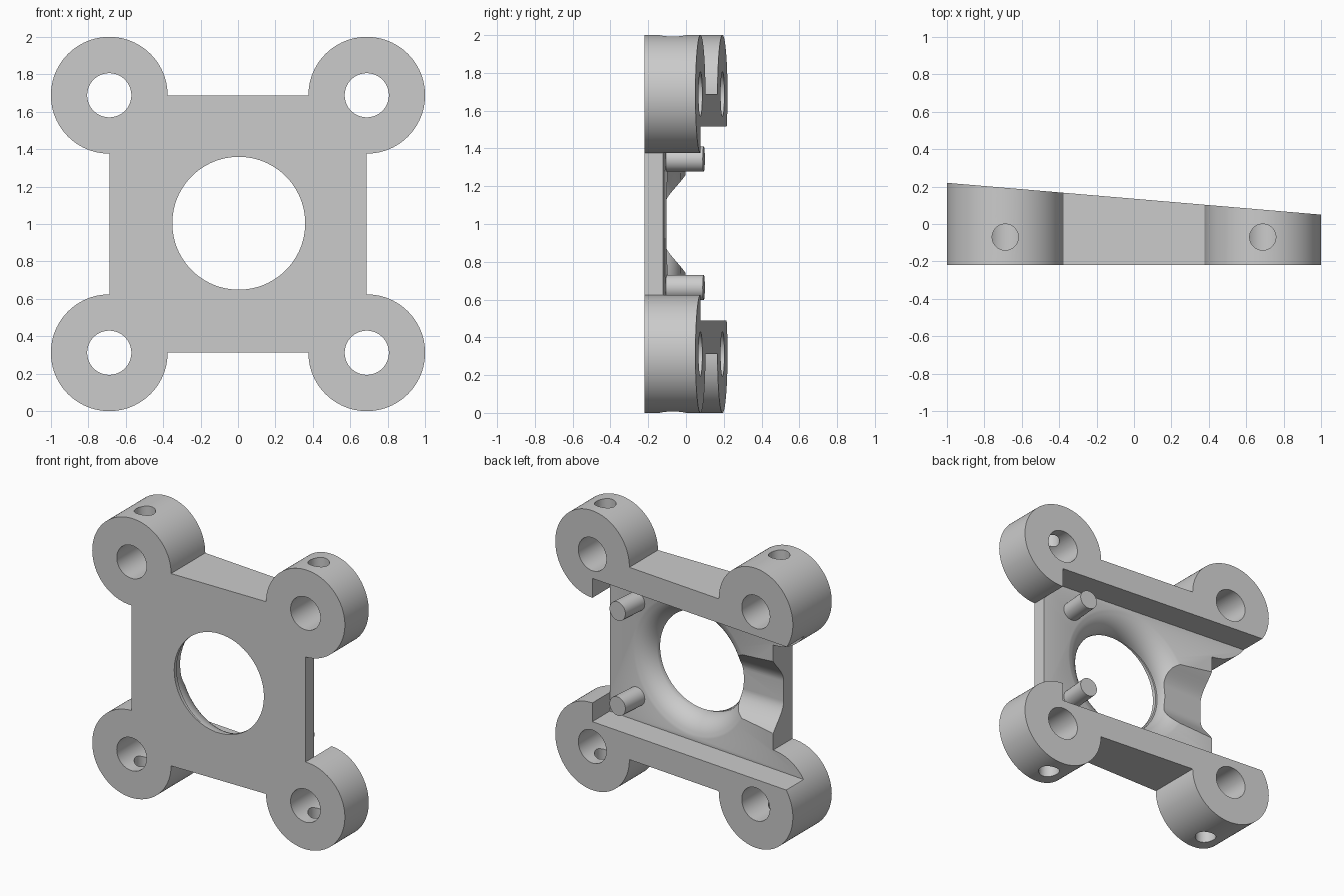
import bpy, bmesh, math
from mathutils import Matrix, Vector

if "Cube" in bpy.data.objects:
    bpy.data.objects.remove(bpy.data.objects["Cube"])

SLOPE = 0.085           # back surface drops towards +x
TILT = math.atan(SLOPE)
FRONT = -0.22
LUG, LUG_R = 0.688, 0.312

grey = bpy.data.materials.new("plain_grey")
grey.use_nodes = True
grey.diffuse_color = (0.6, 0.6, 0.6, 1)
grey.node_tree.nodes["Principled BSDF"].inputs["Base Color"].default_value = (0.6, 0.6, 0.6, 1)


def make(name, bm):
    bmesh.ops.recalc_face_normals(bm, faces=bm.faces)
    me = bpy.data.meshes.new(name)
    bm.to_mesh(me)
    bm.free()
    me.materials.append(grey)
    ob = bpy.data.objects.new(name, me)
    bpy.context.collection.objects.link(ob)
    return ob


def prism(name, points, direction):
    """Extrude a closed outline along a direction."""
    bm = bmesh.new()
    face = bm.faces.new([bm.verts.new(p) for p in points])
    ext = bmesh.ops.extrude_face_region(bm, geom=[face])["geom"]
    bmesh.ops.translate(bm, verts=[v for v in ext if isinstance(v, bmesh.types.BMVert)], vec=direction)
    return make(name, bm)


def box(name, x0, x1, y0, y1, z0, z1):
    return prism(name, [(x0, y0, z0), (x1, y0, z0), (x1, y0, z1), (x0, y0, z1)], (0, y1 - y0, 0))


def cyl_y(name, x, z, r, y0, y1, n=96):
    ring = [(x + r * math.cos(2 * math.pi * i / n), y0, z + r * math.sin(2 * math.pi * i / n)) for i in range(n)]
    return prism(name, ring, (0, y1 - y0, 0))


def boolean(target, tool, op="DIFFERENCE"):
    mod = target.modifiers.new(op.lower(), "BOOLEAN")
    mod.operation, mod.solver, mod.object = op, "EXACT", tool
    dg = bpy.context.evaluated_depsgraph_get()
    old = target.data
    new = bpy.data.meshes.new_from_object(target.evaluated_get(dg))
    target.modifiers.clear()
    target.data = new
    bpy.data.meshes.remove(old)
    bpy.data.objects.remove(tool)


def slab(name, x0, x1, offset, z0, z1):
    """Everything behind the plane y = offset - SLOPE * x."""
    return prism(name, [(x0, offset - SLOPE * x0, z0), (x1, offset - SLOPE * x1, z0),
                        (x1, 1, z0), (x0, 1, z0)], (0, 0, z1 - z0))


# Square plate with four round lugs
body = box("mounting_bracket", -LUG, LUG, FRONT, 0.4, 1 - LUG, 1 + LUG)
corners = [(sx * LUG, 1 + sz * LUG, sz) for sx in (-1, 1) for sz in (-1, 1)]
for x, z, sz in corners:
    boolean(body, cyl_y("lug", x, z, LUG_R, FRONT, 0.4), "UNION")

# Sloped back, and the wide channel that stops at the +x lugs
boolean(body, slab("back_cut", -1.2, 1.2, 0.135, -0.2, 2.2))
boolean(body, slab("channel_cut", -1.2, LUG, -0.062, 0.49, 1.515))

# Bolt holes, with a cross hole from the outside of each lug
for x, z, sz in corners:
    boolean(body, cyl_y("bolt_cut", x, z, 0.118, -0.5, 0.5, 64))
    n = 48
    ring = [(x + 0.07 * math.cos(2 * math.pi * i / n), -0.07 + 0.07 * math.sin(2 * math.pi * i / n), z)
            for i in range(n)]
    boolean(body, prism("cross_cut", ring, (0, 0, sz * 0.5)))

# Central opening
boolean(body, cyl_y("opening_cut", 0.004, 1.004, 0.355, -0.5, 0.5, 128))

# Rounded flare from the opening up to the channel floor
bm = bmesh.new()
R, steps, n = 0.16, 12, 128
profile = [(0.355 + R * (1 - math.cos(a)), -R + R * math.sin(a))
           for a in (math.pi / 2 * i / steps for i in range(steps))]
profile = profile[:-1] + [(0.355 + R * 0.9, 0.004)]
rings = [[bm.verts.new((r * math.cos(2 * math.pi * i / n), y, r * math.sin(2 * math.pi * i / n)))
          for i in range(n)] for r, y in profile]
for a, b in zip(rings, rings[1:]):
    for i in range(n):
        bm.faces.new((a[i], a[(i + 1) % n], b[(i + 1) % n], b[i]))
bm.faces.new(rings[0])
bm.faces.new(rings[-1])
bm.transform(Matrix.Translation((0.004, -0.062, 1.004)) @ Matrix.Rotation(-TILT, 4, "Z"))
boolean(body, make("flare_cut", bm))

# Smooth trough from the opening out through the -x edge
half, floor, top = 0.28, -0.122, 0.01
side = []
for i in range(17):
    t = i / 16
    side.append((0.07 + (half - 0.07) * t, floor + (top - floor) * (1 - math.cos(math.pi * t * 0.8)) / 1.81))
section = [(-0.75, 0.1, 1 + half)] + [(-0.75, y, 1 + d) for d, y in reversed(side)]
section += [(-0.75, y, 1 - d) for d, y in side] + [(-0.75, 0.1, 1 - half)]
boolean(body, prism("trough_cut", section, (0.75, 0, 0)))

# Two locating pins standing square to the channel floor
pins = []
for sz, label in ((-1, "lower"), (1, "upper")):
    pin = cyl_y(label + "_pin", 0, 0, 0.067, -0.05, 0.195, 48)
    pin.data.transform(Matrix.Translation(Vector((0.46, -0.1, 1.004 + sz * 0.34))) @ Matrix.Rotation(-TILT, 4, "Z"))
    pins.append(pin)

# Smooth curved walls, crisp edges
for ob in [body] + pins:
    bpy.ops.object.select_all(action="DESELECT")
    ob.select_set(True)
    bpy.context.view_layer.objects.active = ob
    bpy.ops.object.shade_smooth_by_angle(angle=math.radians(25))
